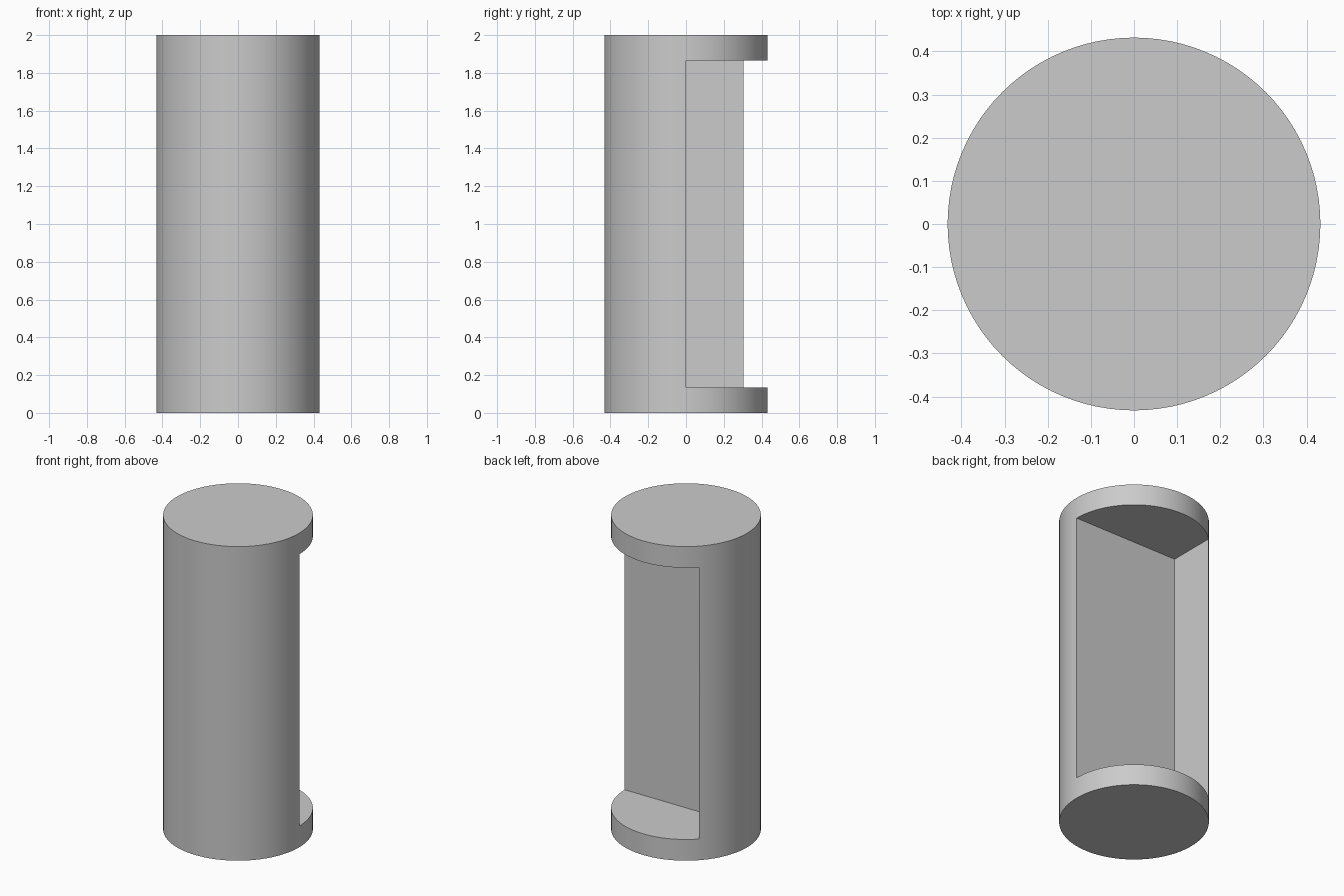
import bpy

# Remove the default cube
default = bpy.data.objects.get("Cube")
if default:
    bpy.data.objects.remove(default, do_unlink=True)

RADIUS, HEIGHT = 0.432, 2.0
FLANGE = 0.135            # thickness of the end discs
WALL_X = -0.306           # side wall of the pocket
REACH = 0.6               # cutter extends beyond the cylinder

# Plain grey material
grey = bpy.data.materials.new("plain grey")
grey.use_nodes = True
colour = (0.6, 0.6, 0.6, 1.0)
grey.diffuse_color = colour
grey.node_tree.nodes["Principled BSDF"].inputs["Base Color"].default_value = colour

# Cylindrical body
bpy.ops.mesh.primitive_cylinder_add(vertices=96, radius=RADIUS, depth=HEIGHT,
                                    location=(0, 0, HEIGHT / 2))
body = bpy.context.object
body.name = "notched_cylinder"
body.data.materials.append(grey)

# Box that cuts the square-cornered pocket between the end discs
bpy.ops.mesh.primitive_cube_add(size=1, location=((WALL_X + REACH) / 2, REACH / 2, HEIGHT / 2))
cutter = bpy.context.object
cutter.name = "pocket_cutter"
cutter.scale = (REACH - WALL_X, REACH, HEIGHT - 2 * FLANGE)
cutter.data.materials.append(grey)
cutter.hide_render = True

# Cut the pocket, then drop the cutter
bpy.ops.object.select_all(action="DESELECT")
body.select_set(True)
bpy.context.view_layer.objects.active = body
cut = body.modifiers.new("pocket", "BOOLEAN")
cut.operation = "DIFFERENCE"
cut.solver = "EXACT"
cut.object = cutter
bpy.ops.object.modifier_apply(modifier=cut.name)
bpy.data.objects.remove(cutter, do_unlink=True)

# Smooth the round wall, keep the edges sharp
bpy.ops.object.shade_smooth_by_angle()
